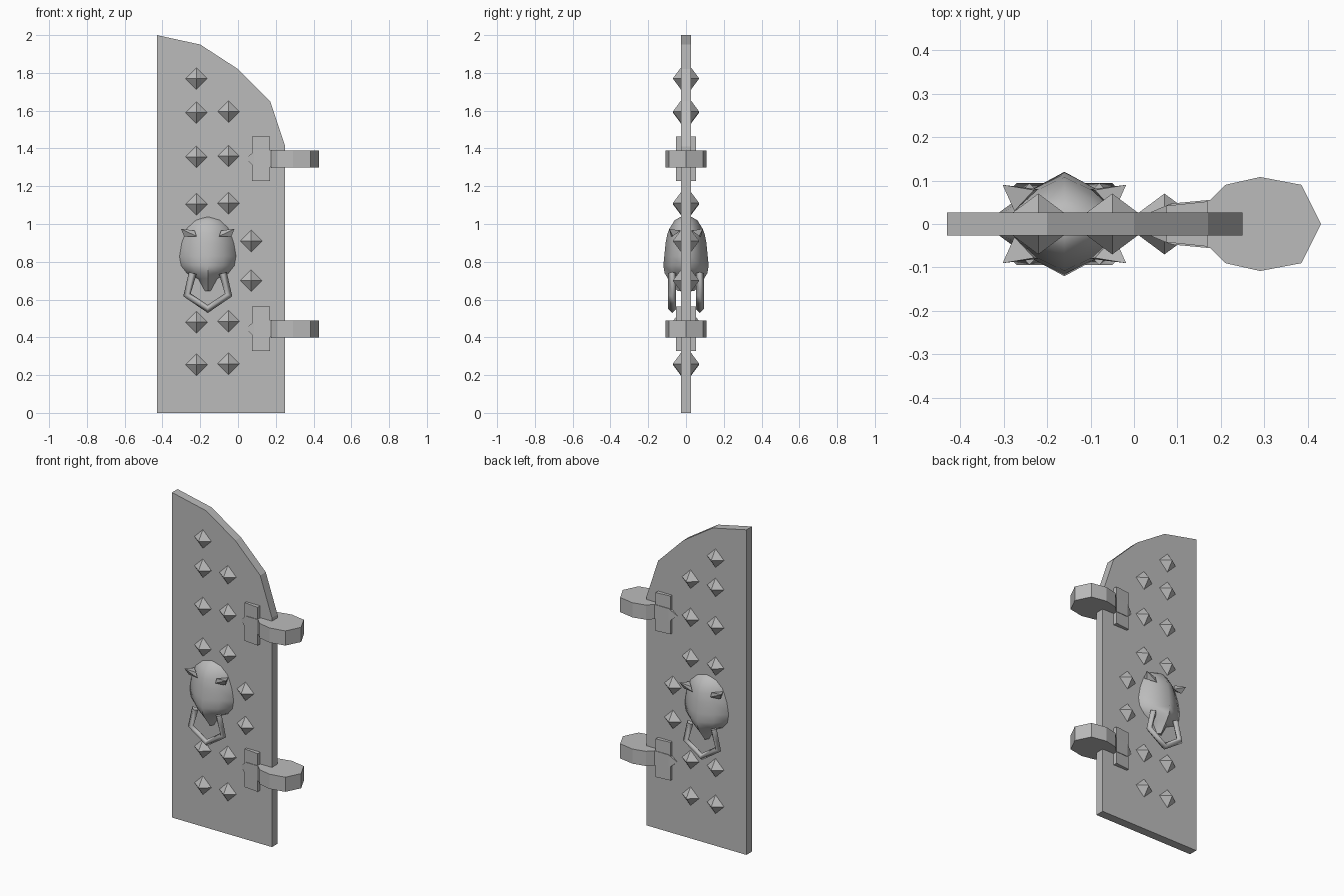
import bpy, bmesh, math
from mathutils import Vector

if "Cube" in bpy.data.objects:
    bpy.data.objects.remove(bpy.data.objects["Cube"], do_unlink=True)

grey = bpy.data.materials.new("plain grey")
grey.use_nodes = True
grey.diffuse_color = (0.5, 0.5, 0.5, 1)
bsdf = next(n for n in grey.node_tree.nodes if n.type == 'BSDF_PRINCIPLED')
bsdf.inputs["Base Color"].default_value = (0.5, 0.5, 0.5, 1)


def finish(name, bm, smooth=None):
    bmesh.ops.recalc_face_normals(bm, faces=bm.faces)
    mesh = bpy.data.meshes.new(name)
    bm.to_mesh(mesh)
    bm.free()
    mesh.materials.append(grey)
    ob = bpy.data.objects.new(name, mesh)
    bpy.context.collection.objects.link(ob)
    if smooth:
        bpy.ops.object.select_all(action='DESELECT')
        ob.select_set(True)
        bpy.context.view_layer.objects.active = ob
        bpy.ops.object.shade_smooth_by_angle(angle=math.radians(smooth))
    return ob


def prism(name, outline, offset):
    """Extrude a closed outline of 3D points along an offset."""
    bm = bmesh.new()
    face = bm.faces.new([bm.verts.new(p) for p in outline])
    new = bmesh.ops.extrude_face_region(bm, geom=[face])["geom"]
    moved = [v for v in new if isinstance(v, bmesh.types.BMVert)]
    bmesh.ops.translate(bm, verts=moved, vec=offset)
    return finish(name, bm)


def hull(name, points, smooth=None):
    bm = bmesh.new()
    for p in points:
        bm.verts.new(p)
    bmesh.ops.convex_hull(bm, input=bm.verts)
    return finish(name, bm, smooth)


# Door leaf with an arched top
T = 0.027
arch = [(-0.43, 0), (0.25, 0), (0.25, 1.41), (0.17, 1.65), (0, 1.82), (-0.2, 1.95), (-0.43, 2)]
prism("door_panel", [(x, -T, z) for x, z in arch], (0, 2 * T, 0))

# Pointed studs that pass through the panel
studs = [(-0.22, 1.77), (0.07, 0.91), (0.07, 0.7)]
for z in (1.59, 1.355, 1.105, 0.48, 0.255):
    studs += [(-0.22, z), (-0.05, z + 0.005)]
for x, z in studs:
    r, d = 0.094, 0.07
    hull("stud", [(x + s * r, 0, z) for s in (-1, 1)] + [(x, 0, z + s * r) for s in (-1, 1)]
         + [(x, s * d, z) for s in (-1, 1)])

# Hinges: barrel, cross plate and arrow-shaped strap
half = [(0.43, 0), (0.385, 0.09), (0.29, 0.108), (0.21, 0.09), (0.175, 0.055)]
barrel = half + [(x, -y) for x, y in reversed(half[1:])]
for z in (1.345, 0.445):
    prism("hinge_barrel", [(x, y, z - 0.045) for x, y in barrel], (0, 0, 0.09))
    plate = [(0.075, -0.042), (0.17, -0.052), (0.17, 0.052), (0.075, 0.042)]
    prism("hinge_plate", [(x, y, z - 0.117) for x, y in plate], (0, 0, 0.235))
    hull("hinge_strap", [(0.04, s * 0.028, z) for s in (-1, 1)]
         + [(x, s * y, z + t * h) for x, y, h in ((0.085, 0.047, 0.04), (0.18, 0.056, 0.045))
            for s in (-1, 1) for t in (-1, 1)])

# Knocker head, lofted from lens-shaped sections (height, half width, depth)
CX = -0.16
rows = [(1.037, 0.04, 0.03), (1.02, 0.085, 0.06), (0.98, 0.122, 0.085), (0.95, 0.13, 0.098),
        (0.9, 0.145, 0.108), (0.83, 0.155, 0.115), (0.78, 0.145, 0.12), (0.74, 0.115, 0.113),
        (0.71, 0.055, 0.095), (0.645, 0.025, 0.045)]
quarter = [(1, 0.2), (0.55, 0.64), (0, 1)]
front = quarter + [(-a, b) for a, b in reversed(quarter[:-1])]
section = front + [(-a, -b) for a, b in front]
bm = bmesh.new()
rings = [[bm.verts.new((CX + a * w, b * d, z)) for a, b in section] for z, w, d in rows]
n = len(section)
for lo, hi in zip(rings, rings[1:]):
    for i in range(n):
        j = (i + 1) % n
        bm.faces.new((lo[i], lo[j], hi[j], hi[i]))
bm.faces.new(rings[0])
bm.faces.new(rings[-1])
finish("knocker_head", bm, 55)

# Ears, and a knocker ring hanging on each side of the door
for s in (-1, 1):
    for m in (-1, 1):
        ear = [(0.142, 0.09, 0.975), (0.125, 0.07, 0.935), (0.06, 0.08, 0.935),
               (0.07, 0.078, 0.965), (0.115, 0.03, 0.965)]
        hull("knocker_ear", [(CX + m * x, s * y, z) for x, y, z in ear])
    curve = bpy.data.curves.new("knocker_ring", 'CURVE')
    curve.dimensions = '3D'
    curve.bevel_depth = 0.021
    curve.bevel_resolution = 0
    curve.use_fill_caps = True
    path = [(-0.08, 0.74), (-0.11, 0.625), (0, 0.55), (0.11, 0.625), (0.08, 0.74)]
    spline = curve.splines.new('POLY')
    spline.points.add(len(path) - 1)
    for point, (x, z) in zip(spline.points, path):
        point.co = (CX + x, s * 0.073, z, 1)
    ob = bpy.data.objects.new("knocker_ring", curve)
    bpy.context.collection.objects.link(ob)
    curve.materials.append(grey)
